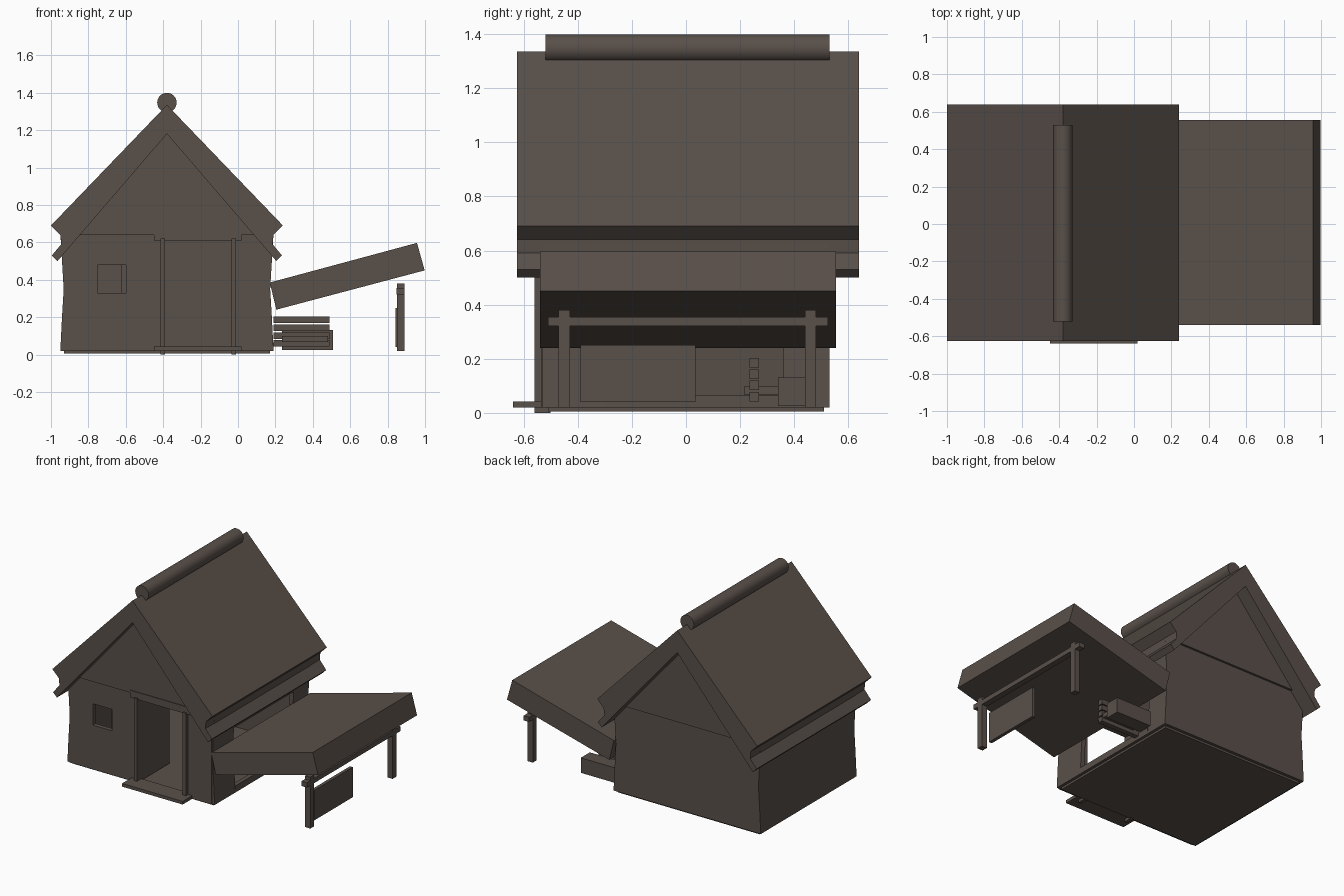
import bpy
import math

if "Cube" in bpy.data.objects:
    bpy.data.objects.remove(bpy.data.objects["Cube"], do_unlink=True)

wood = bpy.data.materials.new("weathered brown wood")
wood.use_nodes = True
colour = (0.10, 0.079, 0.067, 1)
wood.diffuse_color = colour
wood.node_tree.nodes["Principled BSDF"].inputs["Base Color"].default_value = colour

CX = -0.38  # hut centre line


def prism(name, profile, y0, y1):
    """Extrude an xz outline along y."""
    n = len(profile)
    verts = [(x, y, z) for y in (y0, y1) for x, z in profile]
    faces = [list(range(n)), list(range(2 * n - 1, n - 1, -1))]
    faces += [[i, i + n, (i + 1) % n + n, (i + 1) % n] for i in range(n)]
    mesh = bpy.data.meshes.new(name)
    mesh.from_pydata(verts, [], faces)
    area = sum(a[0] * b[1] - b[0] * a[1]
               for a, b in zip(profile, profile[1:] + profile[:1]))
    if area < 0:
        mesh.flip_normals()
    mesh.materials.append(wood)
    obj = bpy.data.objects.new(name, mesh)
    bpy.context.collection.objects.link(obj)
    return obj


def box(name, x0, x1, y0, y1, z0, z1):
    return prism(name, [(x0, z0), (x1, z0), (x1, z1), (x0, z1)], y0, y1)


def flare(z):
    """Half width of the hut: pinched at mid height."""
    return 0.552 + 0.018 * min(1, abs(z - 0.35) / 0.3)


def side_wall(name, side, y0, y1, z0=0.02, z1=0.64):
    levels = sorted({z0, z1, *(z for z in (0.2, 0.35, 0.5) if z0 < z < z1)})
    outer = [(CX + side * flare(z), z) for z in levels]
    inner = [(CX + side * (flare(z) - 0.03), z) for z in reversed(levels)]
    prism(name, outer + inner, y0, y1)


# Floor and doorstep
box("floor", -0.93, 0.17, -0.51, 0.51, 0.005, 0.025)
box("doorstep", -0.45, 0.02, -0.64, -0.51, 0.02, 0.042)

# Side walls, the right one with a wide opening
side_wall("left_wall", -1, -0.53, 0.53)
side_wall("right_wall_front", 1, -0.53, -0.3)
side_wall("right_wall_back", 1, 0.36, 0.53)
side_wall("right_wall_sill", 1, -0.3, 0.36, 0.02, 0.065)
side_wall("right_wall_header", 1, -0.3, 0.36, 0.47, 0.64)

# Back wall and front wall around the window and door
box("back_wall", -0.93, 0.17, 0.5, 0.53, 0.02, 0.64)
F0, F1 = -0.535, -0.505
box("front_wall_corner", -0.93, -0.75, F0, F1, 0.02, 0.64)
box("front_wall_below_window", -0.75, -0.6, F0, F1, 0.02, 0.33)
box("front_wall_above_window", -0.75, -0.6, F0, F1, 0.48, 0.64)
box("front_wall_beside_door", -0.6, -0.4, F0, F1, 0.02, 0.64)
box("front_wall_right", -0.02, 0.17, F0, F1, 0.02, 0.64)
box("window_shutter", -0.625, -0.6, F1, F1 + 0.12, 0.33, 0.48)

# Door frame and open door leaf
box("door_lintel", -0.45, 0.02, -0.55, F1, 0.61, 0.66)
for name, x in (("left_door_post", -0.403), ("right_door_post", -0.024)):
    box(name, x - 0.012, x + 0.012, -0.56, -0.5, 0, 0.62)
box("door_leaf", -0.403, -0.391, -0.5, -0.2, 0.03, 0.605)

# Gables
for name, y in (("front_gable", -0.545), ("back_gable", 0.515)):
    prism(name, [(CX - 0.53, 0.64), (CX + 0.53, 0.64), (CX, 1.23)], y, y + 0.03)

# Double-layered roof, mirrored about the ridge
half = [(0.62, 0.69), (0.57, 0.64), (0.565, 0.59), (0.615, 0.53), (0.585, 0.5)]
outline = [(CX, 1.335)] + [(CX + x, z) for x, z in half]
outline += [(CX, 1.18)] + [(CX - x, z) for x, z in reversed(half)]
prism("main_roof", outline, -0.625, 0.64)

# Round ridge log
bpy.ops.mesh.primitive_cylinder_add(
    vertices=32, radius=0.052, depth=1.05,
    location=(CX, 0.005, 1.347), rotation=(math.pi / 2, 0, 0))
log = bpy.context.object
log.name = "ridge_log"
log.data.materials.append(wood)
bpy.ops.object.shade_smooth_by_angle()

# Lean-to: thick sloping roof on two posts and a rail
prism("lean_to_roof",
      [(0.17, 0.385), (0.205, 0.24), (0.998, 0.45), (0.957, 0.597)], -0.54, 0.555)
for name, y in (("front_post", -0.45), ("back_post", 0.46)):
    box(name, 0.85, 0.89, y - 0.021, y + 0.021, 0.02, 0.38)
box("post_rail", 0.848, 0.89, -0.51, 0.525, 0.322, 0.355)
box("side_panel", 0.842, 0.865, -0.39, 0.035, 0.04, 0.25)

# Stacked planks and a low crate under the lean-to
for i in range(4):
    z = 0.042 + i * 0.042
    box(f"plank_{i + 1}", 0.19, 0.49, 0.235, 0.27, z, z + 0.035)
box("loose_plank", 0.235, 0.48, 0.215, 0.34, 0.068, 0.098)
box("crate", 0.235, 0.507, 0.34, 0.44, 0.025, 0.13)
